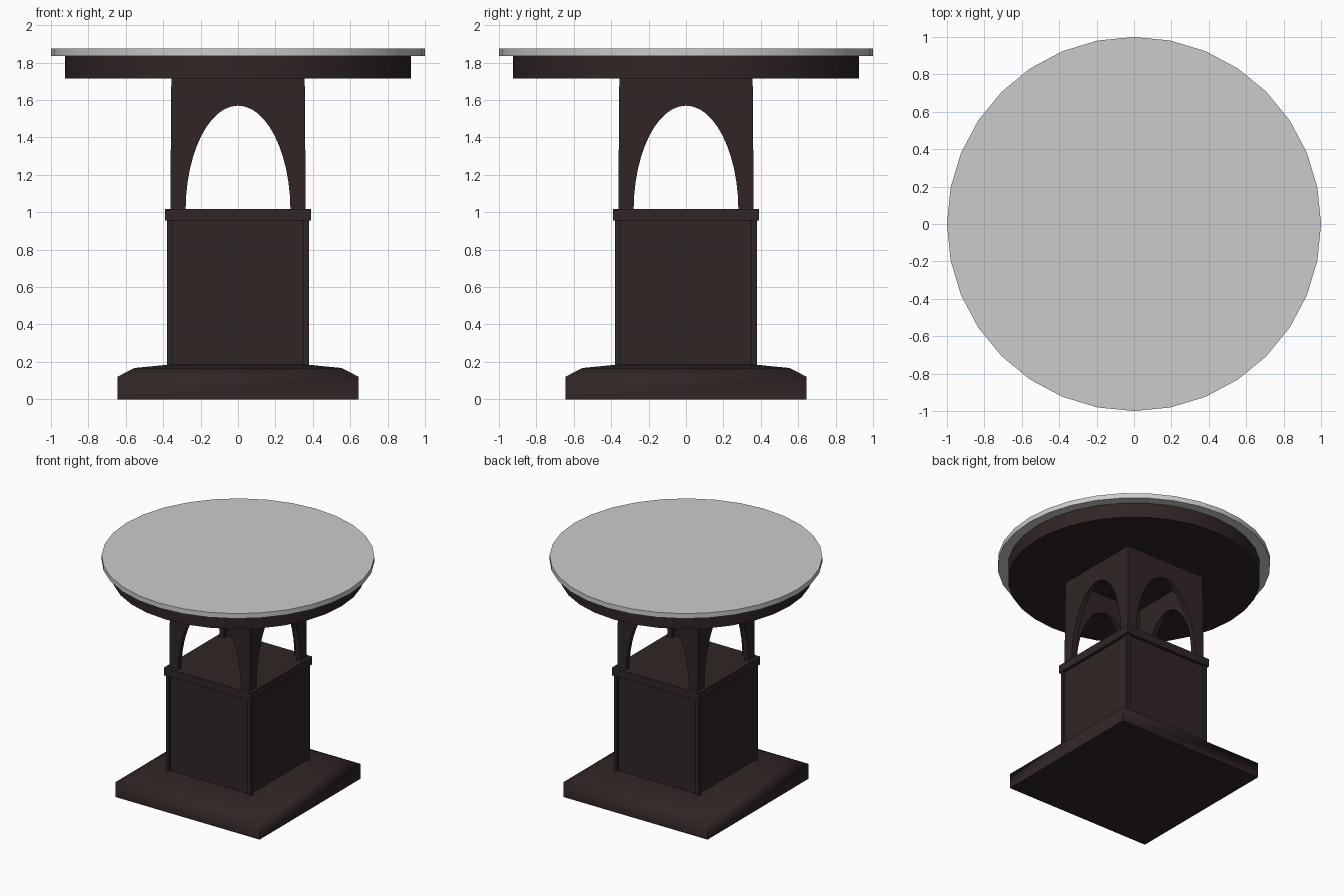
import bpy, bmesh, math
from mathutils import Matrix

if "Cube" in bpy.data.objects:
    bpy.data.objects.remove(bpy.data.objects["Cube"])


def material(name, rgb):
    m = bpy.data.materials.new(name)
    m.diffuse_color = (*rgb, 1)
    m.use_nodes = True
    m.node_tree.nodes["Principled BSDF"].inputs["Base Color"].default_value = m.diffuse_color
    return m


WOOD = material("dark brown wood", (0.03, 0.0185, 0.0185))
STONE = material("light grey top", (0.6, 0.6, 0.6))


def finish(name, bm, mat, angle=None):
    bmesh.ops.recalc_face_normals(bm, faces=bm.faces)
    me = bpy.data.meshes.new(name)
    bm.to_mesh(me)
    bm.free()
    ob = bpy.data.objects.new(name, me)
    bpy.context.collection.objects.link(ob)
    me.materials.append(mat)
    if angle:
        bpy.ops.object.select_all(action='DESELECT')
        ob.select_set(True)
        bpy.context.view_layer.objects.active = ob
        bpy.ops.object.shade_smooth_by_angle(angle=math.radians(angle))
    return ob


def loft(name, profile, sides, mat, angle=None, turn=0.0):
    """Stack rings (radius, z) with flat caps."""
    bm = bmesh.new()
    rings = [[bm.verts.new((r * math.cos(turn + 2 * math.pi * i / sides),
                            r * math.sin(turn + 2 * math.pi * i / sides), z))
              for i in range(sides)] for r, z in profile]
    for a, b in zip(rings, rings[1:]):
        for i in range(sides):
            j = (i + 1) % sides
            bm.faces.new((a[i], a[j], b[j], b[i]))
    bm.faces.new(rings[0][::-1])
    bm.faces.new(rings[-1])
    return finish(name, bm, mat, angle)


def square(name, profile, mat, angle=None):
    """Square stack given by (half width, z)."""
    return loft(name, [(h * math.sqrt(2), z) for h, z in profile], 4, mat, angle, math.pi / 4)


# round top and apron
loft("table_top", [(1, 1.835), (1, 1.875)], 32, STONE, 30)
loft("apron", [(0.925, 1.715), (0.925, 1.835)], 32, WOOD, 30)

# plinth, pedestal box and its cap
square("plinth", [(0.645, 0), (0.645, 0.12), (0.555, 0.167), (0.36, 0.186)], WOOD, 65)
square("pedestal_panel", [(0.365, 0.18), (0.365, 0.96)], WOOD)
square("pedestal_cap", [(0.39, 0.955), (0.39, 1.018)], WOOD)

# corner posts
bm = bmesh.new()
for sx in (-1, 1):
    for sy in (-1, 1):
        bmesh.ops.create_cube(bm, size=1, matrix=Matrix.Translation((sx * 0.365, sy * 0.365, 0.57))
                              @ Matrix.Diagonal((0.03, 0.03, 0.78, 1)))
finish("corner_posts", bm, WOOD)

# four arched walls, mitred at the corners, tapering slightly upwards
W, T, Z0, Z1 = 0.362, 0.04, 1.018, 1.715
N = 24
arch = [(-0.28 * math.cos(math.pi * i / N), Z0 + 0.552 * math.sin(math.pi * i / N))
        for i in range(N + 1)]
lower = [(-W, Z0)] + arch + [(W, Z0)]
bm = bmesh.new()
for k in range(4):
    rot = Matrix.Rotation(k * math.pi / 2, 4, 'Z')

    def vert(x, z, d):
        t = 1 - 0.015 * (z - Z0) / (Z1 - Z0)
        x = max(-W + d, min(W - d, x))
        return bm.verts.new(rot @ Matrix.Diagonal((t, t, 1, 1)) @ Matrix.Translation((x, -W + d, z)).to_translation())

    low_o, low_i = ([vert(x, z, d) for x, z in lower] for d in (0, T))
    top_o, top_i = ([vert(x, Z1, d) for x, z in lower] for d in (0, T))
    for i in range(len(lower) - 1):
        bm.faces.new((low_o[i], low_o[i + 1], top_o[i + 1], top_o[i]))
        bm.faces.new((low_i[i + 1], low_i[i], top_i[i], top_i[i + 1]))
        bm.faces.new((low_o[i + 1], low_o[i], low_i[i], low_i[i + 1]))
        bm.faces.new((top_o[i], top_o[i + 1], top_i[i + 1], top_i[i]))
bmesh.ops.remove_doubles(bm, verts=bm.verts, dist=0.0001)
finish("arched_support", bm, WOOD, 30)
